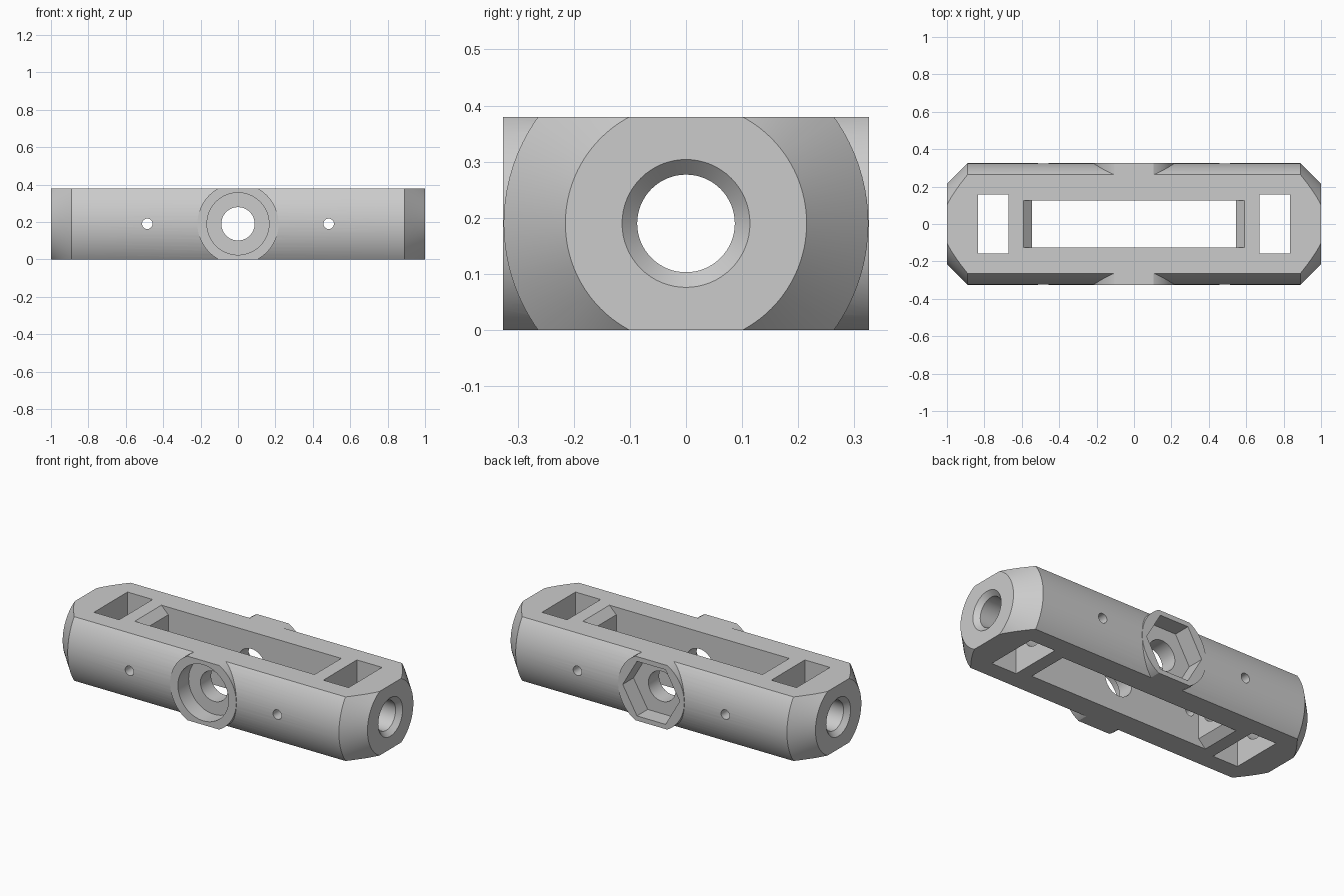
import bpy, bmesh, math
from mathutils import Matrix, Vector

cube = bpy.data.objects.get("Cube")
if cube:
    bpy.data.objects.remove(cube, do_unlink=True)

H = 0.38          # height between the flats
MID = H / 2       # axis height
R = 0.325         # body radius
BOSS_R = 0.217

gray = bpy.data.materials.new("light_gray")
gray.use_nodes = True
gray.diffuse_color = (0.6, 0.6, 0.6, 1)
gray.node_tree.nodes["Principled BSDF"].inputs["Base Color"].default_value = (0.6, 0.6, 0.6, 1)


def make_object(name, bm):
    bmesh.ops.recalc_face_normals(bm, faces=bm.faces[:])
    mesh = bpy.data.meshes.new(name)
    bm.to_mesh(mesh)
    bm.free()
    obj = bpy.data.objects.new(name, mesh)
    mesh.materials.append(gray)
    bpy.context.collection.objects.link(obj)
    return obj


def lathe(name, profile, axis="X", segments=96):
    """Closed solid turned from (distance along axis, radius) points."""
    bm = bmesh.new()
    rings = []
    for t, r in profile:
        ring = []
        for i in range(segments):
            a = math.tau * i / segments
            u, v = r * math.cos(a), r * math.sin(a)
            ring.append(bm.verts.new((t, u, MID + v) if axis == "X" else (u, t, MID + v)))
        rings.append(ring)
    for a, b in zip(rings, rings[1:]):
        for i in range(segments):
            j = (i + 1) % segments
            bm.faces.new((a[i], a[j], b[j], b[i]))
    bm.faces.new(rings[0])
    bm.faces.new(rings[-1])
    return make_object(name, bm)


def prism(name, outline, half_width):
    """Outline in x and z, extruded both ways along y."""
    bm = bmesh.new()
    face = bm.faces.new([bm.verts.new((x, -half_width, z)) for x, z in outline])
    out = bmesh.ops.extrude_face_region(bm, geom=[face])
    verts = [g for g in out["geom"] if isinstance(g, bmesh.types.BMVert)]
    bmesh.ops.translate(bm, vec=Vector((0, 2 * half_width, 0)), verts=verts)
    return make_object(name, bm)


def box(name, x0, x1, half_width, z0, z1):
    return prism(name, [(x0, z0), (x1, z0), (x1, z1), (x0, z1)], half_width)


def combine(target, tool, operation):
    mod = target.modifiers.new(operation.lower(), "BOOLEAN")
    mod.operation = operation
    mod.solver = "EXACT"
    mod.object = tool
    bpy.context.view_layer.objects.active = target
    bpy.ops.object.modifier_apply(modifier=mod.name)
    bpy.data.objects.remove(tool, do_unlink=True)


# Round body with chamfered ends, cross boss, and flats above and below
body = lathe("coupling_body", [(-1, 0.215), (-0.89, R), (0.89, R), (1, 0.215)])
combine(body, lathe("boss", [(-R - 0.001, BOSS_R), (R + 0.001, BOSS_R)], "Y"), "UNION")
combine(body, box("flats", -1.2, 1.2, 0.6, 0, H), "INTERSECT")

# Long central slot with bevelled end edges
c, e = 0.045, 0.02
inner, outer = 0.545, 0.59
side = [(inner + (outer - inner) * (c + e) / c, -e), (inner, c), (inner, H - c),
        (inner + (outer - inner) * (c + e) / c, H + e)]
outline = side + [(-x, z) for x, z in reversed(side)]
combine(body, prism("slot", outline, 0.125), "DIFFERENCE")

for s in (-1, 1):
    # End windows, countersunk end bores and small cross holes
    x0, x1 = sorted((s * 0.67, s * 0.835))
    combine(body, box("window", x0, x1, 0.157, -0.1, H + 0.1), "DIFFERENCE")
    bore = [(0.5, 0.087), (0.973, 0.087), (1, 0.114), (1.02, 0.134)]
    combine(body, lathe("end_bore", [(s * t, r) for t, r in bore], segments=64), "DIFFERENCE")
    pin = lathe("pin_hole", [(-0.5, 0.028), (0.5, 0.028)], "Y", 32)
    pin.data.transform(Matrix.Translation((s * 0.485, 0, 0)))
    combine(body, pin, "DIFFERENCE")

# Cross bolt hole with round recess in front and hexagonal recess behind
combine(body, lathe("bolt_hole", [(-0.5, 0.089), (0.5, 0.089)], "Y", 64), "DIFFERENCE")
combine(body, lathe("head_recess", [(-0.5, 0.166), (-0.225, 0.166)], "Y", 64), "DIFFERENCE")
combine(body, lathe("nut_recess", [(0.225, 0.187), (0.5, 0.187)], "Y", 6), "DIFFERENCE")

bpy.ops.object.select_all(action="DESELECT")
body.select_set(True)
bpy.context.view_layer.objects.active = body
bpy.ops.object.shade_smooth_by_angle(angle=math.radians(25))
